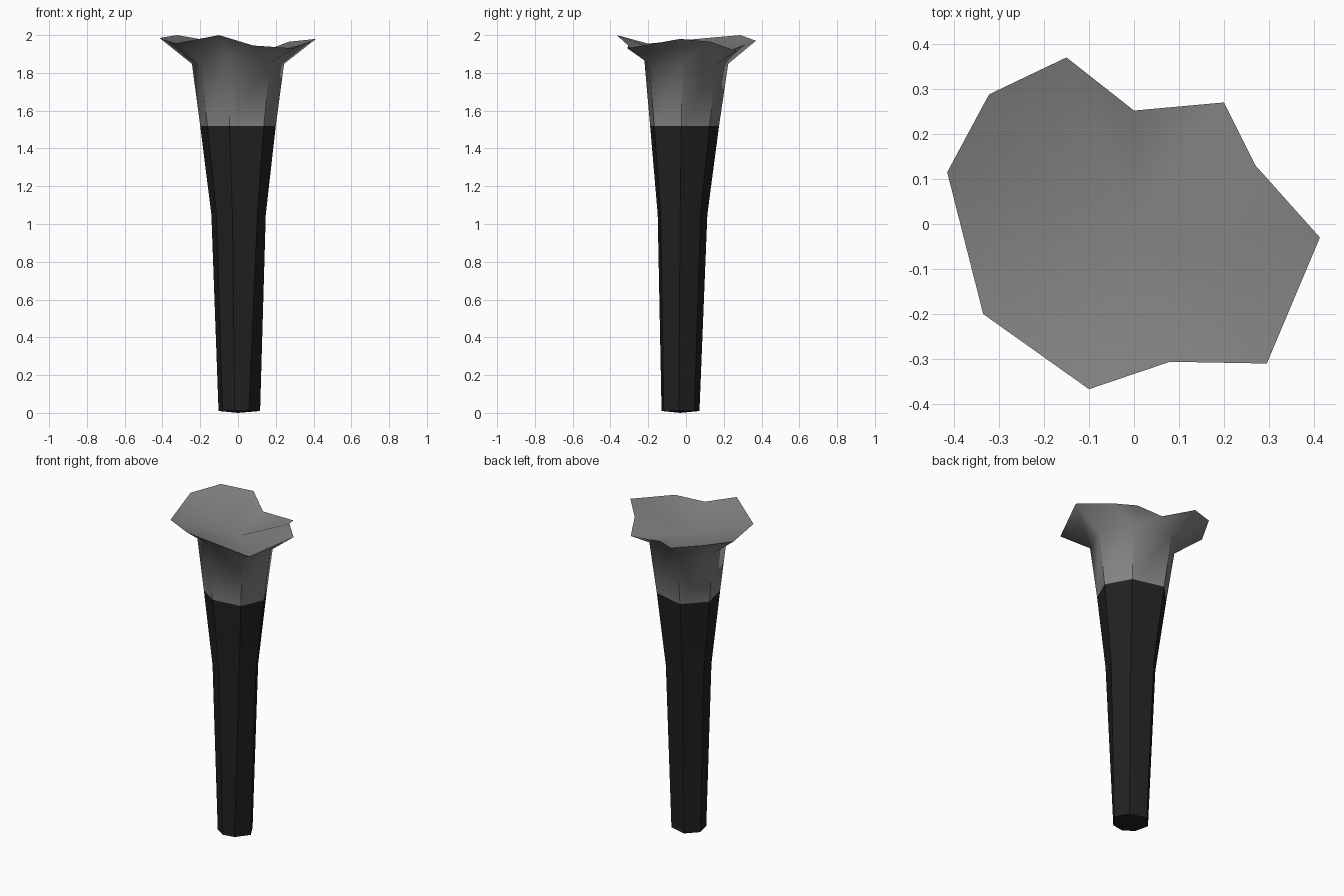
import bpy
import bmesh
import math

cube = bpy.data.objects.get("Cube")
if cube:
    bpy.data.objects.remove(cube, do_unlink=True)


def make_material(name, value):
    mat = bpy.data.materials.new(name)
    colour = (value, value, value, 1.0)
    mat.diffuse_color = colour
    mat.use_nodes = True
    shader = mat.node_tree.nodes["Principled BSDF"]
    shader.inputs["Base Color"].default_value = colour
    shader.inputs["Roughness"].default_value = 0.8
    return mat


# Irregular seven-sided cross-section, counter-clockwise from the +x corner
SECTION = [(.2, -.025), (.118, .125), (-.08, .175), (-.2, .05),
           (-.162, -.112), (-.045, -.19), (.137, -.168)]
SIDES = len(SECTION)


def add_ring(bm, scale, shift_x, shift_y, z):
    return [bm.verts.new((x * scale + shift_x, y * scale + shift_y, z))
            for x, y in SECTION]


def bridge(bm, lower, upper):
    for i in range(SIDES):
        j = (i + 1) % SIDES
        bm.faces.new((lower[i], lower[j], upper[j], upper[i]))


def fan(bm, centre, ring):
    for k, vert in enumerate(ring):
        bm.faces.new((centre, vert, ring[(k + 1) % len(ring)]))


def finish(bm, name, mat, angle):
    mesh = bpy.data.meshes.new(name)
    bm.to_mesh(mesh)
    bm.free()
    mesh.materials.append(mat)
    obj = bpy.data.objects.new(name, mesh)
    bpy.context.collection.objects.link(obj)
    bpy.ops.object.select_all(action="DESELECT")
    obj.select_set(True)
    bpy.context.view_layer.objects.active = obj
    bpy.ops.object.shade_smooth_by_angle(angle=math.radians(angle))


black = make_material("charcoal black", 0.015)
grey = make_material("mid grey", 0.23)

# Tapering stem, closed by a slightly bulging foot
bm = bmesh.new()
foot = add_ring(bm, .55, .007, -.025, .01)
foot[6].co.x -= .025
waist = add_ring(bm, .72, .003, -.013, 1.05)
shoulder = add_ring(bm, 1, 0, 0, 1.52)
bridge(bm, foot, waist)
bridge(bm, waist, shoulder)
fan(bm, bm.verts.new((0, -.03, 0)), foot[::-1])
finish(bm, "stem", black, 35)

# Flared head: a neck that opens into a ragged rim
bm = bmesh.new()
base = add_ring(bm, 1, 0, 0, 1.52)
neck = add_ring(bm, 1.22, 0, .01, 1.848)
neck[5].co.z += .035
bridge(bm, base, neck)

# Crisp upright edges on the neck
for low, high in zip(base, neck):
    bm.edges.get((low, high)).smooth = False

# Main rim corners continue the stem's edges
CORNERS = [(.413, -.03, 1.98), (.2, .27, 1.915), (-.15, .37, 1.97),
           (-.415, .115, 1.985), (-.335, -.2, 1.955), (-.1, -.367, 2),
           (.295, -.31, 1.93)]
# Extra rim points, keyed by the corner they follow
BETWEEN = {0: (.27, .13, 1.965), 1: (0, .252, 1.925),
           2: (-.322, .288, 2), 5: (.08, -.306, 1.945)}

corners = [bm.verts.new(p) for p in CORNERS]
between = {i: bm.verts.new(p) for i, p in BETWEEN.items()}
rim = []
for i in range(SIDES):
    j = (i + 1) % SIDES
    rim.append(corners[i])
    if i in between:
        mid = between[i]
        rim.append(mid)
        bm.faces.new((neck[i], mid, corners[i]))
        bm.faces.new((neck[i], neck[j], mid))
        bm.faces.new((neck[j], corners[j], mid))
    else:
        bm.faces.new((neck[i], neck[j], corners[j], corners[i]))

# Dished top
fan(bm, bm.verts.new((0, 0, 1.865)), rim)

# Align all panels outward
bmesh.ops.recalc_face_normals(bm, faces=bm.faces[:])
finish(bm, "flared_head", grey, 60)
